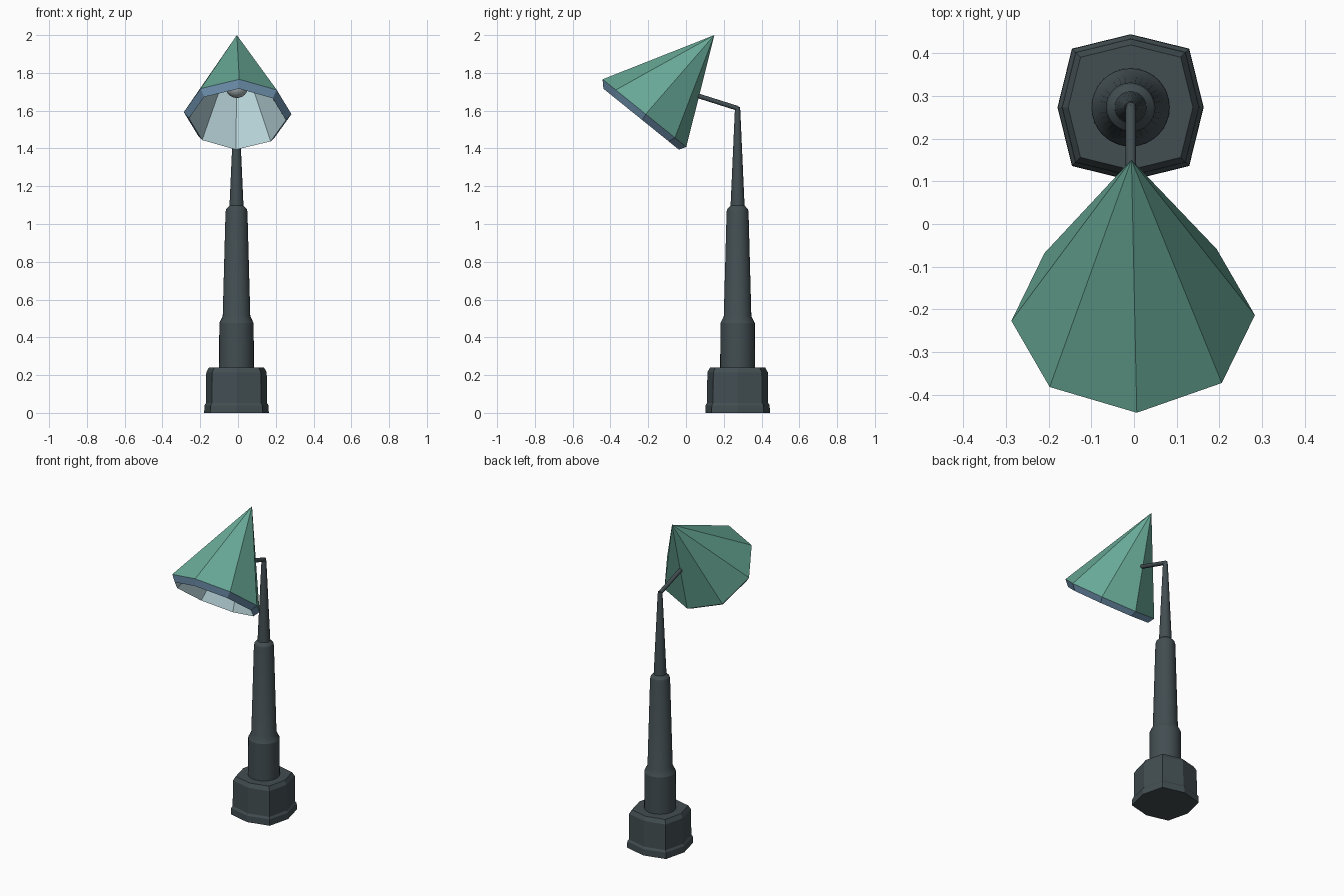
import bpy, bmesh, math
from mathutils import Vector

if "Cube" in bpy.data.objects:
    bpy.data.objects.remove(bpy.data.objects["Cube"])


def material(name, rgb):
    m = bpy.data.materials.new(name)
    m.diffuse_color = (*rgb, 1)
    m.use_nodes = True
    m.node_tree.nodes["Principled BSDF"].inputs["Base Color"].default_value = m.diffuse_color
    return m


DARK = material("dark slate", (0.055, 0.075, 0.083))
GREEN = material("sea green", (0.14, 0.40, 0.31))
BLUE = material("rim blue", (0.17, 0.31, 0.46))
PALE = material("pale lining", (0.48, 0.66, 0.70))
GLASS = material("bulb grey", (0.42, 0.48, 0.49))

PX, PY = -0.008, 0.273   # post axis


def loft(name, rings, mats, ring_mats=None, cap_start=True, cap_end=True, smooth=False):
    """Skin a list of rings; a ring with one point is a tip."""
    bm = bmesh.new()
    vs = [[bm.verts.new(p) for p in r] for r in rings]
    for k, (a, b) in enumerate(zip(vs, vs[1:])):
        n = max(len(a), len(b))
        for i in range(n):
            j = (i + 1) % n
            if len(b) == 1:
                f = bm.faces.new((a[i], a[j], b[0]))
            elif len(a) == 1:
                f = bm.faces.new((a[0], b[j], b[i]))
            else:
                f = bm.faces.new((a[i], a[j], b[j], b[i]))
            f.material_index = ring_mats[k] if ring_mats else 0
    if cap_start and len(vs[0]) > 1:
        bm.faces.new(vs[0][::-1])
    if cap_end and len(vs[-1]) > 1:
        bm.faces.new(vs[-1])
    bmesh.ops.recalc_face_normals(bm, faces=bm.faces)
    me = bpy.data.meshes.new(name)
    bm.to_mesh(me)
    bm.free()
    for m in mats:
        me.materials.append(m)
    ob = bpy.data.objects.new(name, me)
    bpy.context.collection.objects.link(ob)
    if smooth:
        smooth_shade(ob)
    return ob


def smooth_shade(ob):
    bpy.ops.object.select_all(action='DESELECT')
    ob.select_set(True)
    bpy.context.view_layer.objects.active = ob
    bpy.ops.object.shade_smooth_by_angle(angle=math.radians(25))


def ring(center, u, v, r, n, twist=0.0, diag=1.0):
    """Ring in the u/v plane; odd corners may be pushed out by diag."""
    out = []
    for i in range(n):
        a = 2 * math.pi * i / n + twist
        k = r * (diag if i % 2 else 1)
        out.append(Vector(center) + u * math.cos(a) * k + v * math.sin(a) * k)
    return out


X, Y, Z = Vector((1, 0, 0)), Vector((0, 1, 0)), Vector((0, 0, 1))

# squarish octagonal foot
foot = [(0, 0.171), (0.04, 0.170), (0.052, 0.162), (0.215, 0.160), (0.24, 0.146)]
loft("foot", [ring((PX, PY, z), X, Y, r, 8, diag=1.135) for z, r in foot], [DARK])

# stepped round post
post = [(0.235, 0.092), (0.475, 0.091), (0.512, 0.073), (1.065, 0.058),
        (1.08, 0.054), (1.098, 0.037), (1.60, 0.0145), (1.62, 0.012)]
loft("post", [ring((PX, PY, z), X, Y, r, 32) for z, r in post], [DARK], smooth=True)

# arm from the post top through the shade to the bulb
p0, p1 = Vector((PX, 0.275, 1.612)), Vector((-0.006, -0.08, 1.724))
d = (p1 - p0).normalized()
loft("arm", [ring(p, X, d.cross(X), 0.0125, 16) for p in (p0, p1)], [DARK], smooth=True)

# eight-sided tilted shade: outer cone, rim band and lining as one skin
down = Vector((0, 0.778, -0.628)).normalized()
center = Vector((-0.002, -0.22, 1.587))
low = Vector((-0.003, -0.2375, 1.555))
tip = Vector((-0.006, 0.15, 2.0))
tw = 0.03
shade = [[tip],
         ring(center, X, down, 0.285, 8, tw),
         ring(low, X, down, 0.257, 8, tw),
         [tip.lerp(center, 0.07)]]
loft("shade", shade, [GREEN, BLUE, PALE], ring_mats=[0, 1, 2])

# bulb
bpy.ops.mesh.primitive_uv_sphere_add(segments=24, ring_count=12, radius=0.06,
                                     location=(-0.006, -0.097, 1.727))
bulb = bpy.context.object
bulb.name = "bulb"
bulb.data.materials.append(GLASS)
smooth_shade(bulb)
